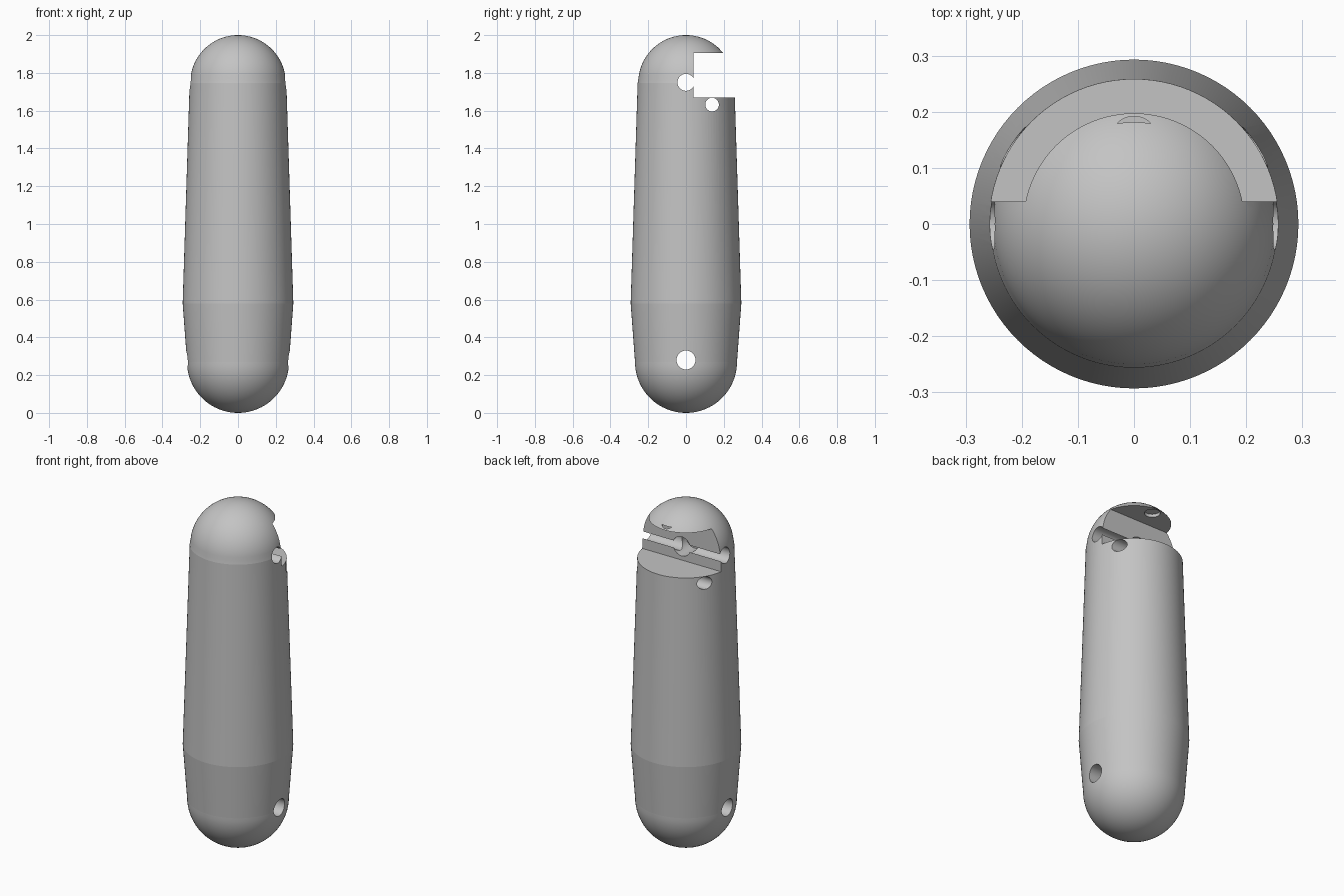
import bpy, bmesh, math
from mathutils import Matrix

cube = bpy.data.objects.get("Cube")
if cube:
    bpy.data.objects.remove(cube, do_unlink=True)

grey = bpy.data.materials.new("light_grey")
grey.use_nodes = True
colour = (0.55, 0.55, 0.55, 1)
grey.diffuse_color = colour
grey.node_tree.nodes["Principled BSDF"].inputs["Base Color"].default_value = colour


def make_object(name, bm):
    bmesh.ops.recalc_face_normals(bm, faces=bm.faces[:])
    mesh = bpy.data.meshes.new(name)
    bm.to_mesh(mesh)
    bm.free()
    mesh.materials.append(grey)
    obj = bpy.data.objects.new(name, mesh)
    bpy.context.collection.objects.link(obj)
    return obj


def rod(name, centre, radius, length, turn):
    """Drill cutter: a cylinder turned from z by the given matrix."""
    bm = bmesh.new()
    bmesh.ops.create_cone(bm, cap_ends=True, segments=48, radius1=radius,
                          radius2=radius, depth=length,
                          matrix=Matrix.Translation(centre) @ turn)
    return make_object(name, bm)


def block(name, centre, size):
    bm = bmesh.new()
    bmesh.ops.create_cube(bm, size=1, matrix=Matrix.Translation(centre)
                          @ Matrix.Diagonal((*size, 1)))
    return make_object(name, bm)


# Lathed body: round foot, belly, long taper, dome
FOOT, BELLY, NECK = 0.27, 0.58, 1.747
foot_r, dome_r = 0.27, 2 - NECK
steps = 20
arc = [math.pi / 2 * i / steps for i in range(steps + 1)]
profile = [(foot_r * math.sin(a), FOOT - foot_r * math.cos(a)) for a in arc]
profile += [(0.293, BELLY), (0.256, NECK)]
profile += [(dome_r * math.cos(a), NECK + dome_r * math.sin(a)) for a in arc[1:]]

bm = bmesh.new()
verts = [bm.verts.new((r, 0, z)) for r, z in profile]
edges = [bm.edges.new(pair) for pair in zip(verts, verts[1:])]
bmesh.ops.spin(bm, geom=verts + edges, cent=(0, 0, 0), axis=(0, 0, 1),
               angle=math.tau, steps=96, use_duplicate=False)
bmesh.ops.remove_doubles(bm, verts=bm.verts[:], dist=0.0005)
body = make_object("handle_body", bm)

# Cutters: back notch, cross holes, blind sockets
across = Matrix.Rotation(math.pi / 2, 4, 'Y')
inward = Matrix.Rotation(math.pi / 2, 4, 'X')
upright = Matrix.Identity(4)
cutters = [
    block("notch_cutter", (0, 0.54, 1.7875), (2, 1, 0.235)),
    rod("neck_hole_cutter", (0, 0, 1.75), 0.045, 2, across),
    rod("pin_hole_cutter", (0, 0.138, 1.632), 0.036, 2, across),
    rod("foot_hole_cutter", (0, 0, 0.28), 0.05, 2, across),
    rod("wall_socket_cutter", (0, 0.02, 1.75), 0.056, 0.2, inward),
    rod("roof_socket_cutter", (0, 0.15, 1.873), 0.042, 0.1, upright),
]
bpy.context.view_layer.objects.active = body
for cutter in cutters:
    cutter.hide_render = True
    mod = body.modifiers.new(cutter.name, 'BOOLEAN')
    mod.operation = 'DIFFERENCE'
    mod.solver = 'EXACT'
    mod.object = cutter
    bpy.ops.object.modifier_apply(modifier=mod.name)
    bpy.data.objects.remove(cutter, do_unlink=True)

# Smooth shading, with crisp lines where the profile changes
for obj in bpy.context.selected_objects:
    obj.select_set(False)
body.select_set(True)
bpy.ops.object.shade_smooth_by_angle(angle=math.radians(30))
mesh = body.data
for edge in mesh.edges:
    a, b = (mesh.vertices[i].co for i in edge.vertices)
    if any(abs(a.z - z) < 0.001 and abs(b.z - z) < 0.001
           for z in (FOOT, BELLY, NECK)):
        edge.use_edge_sharp = True
